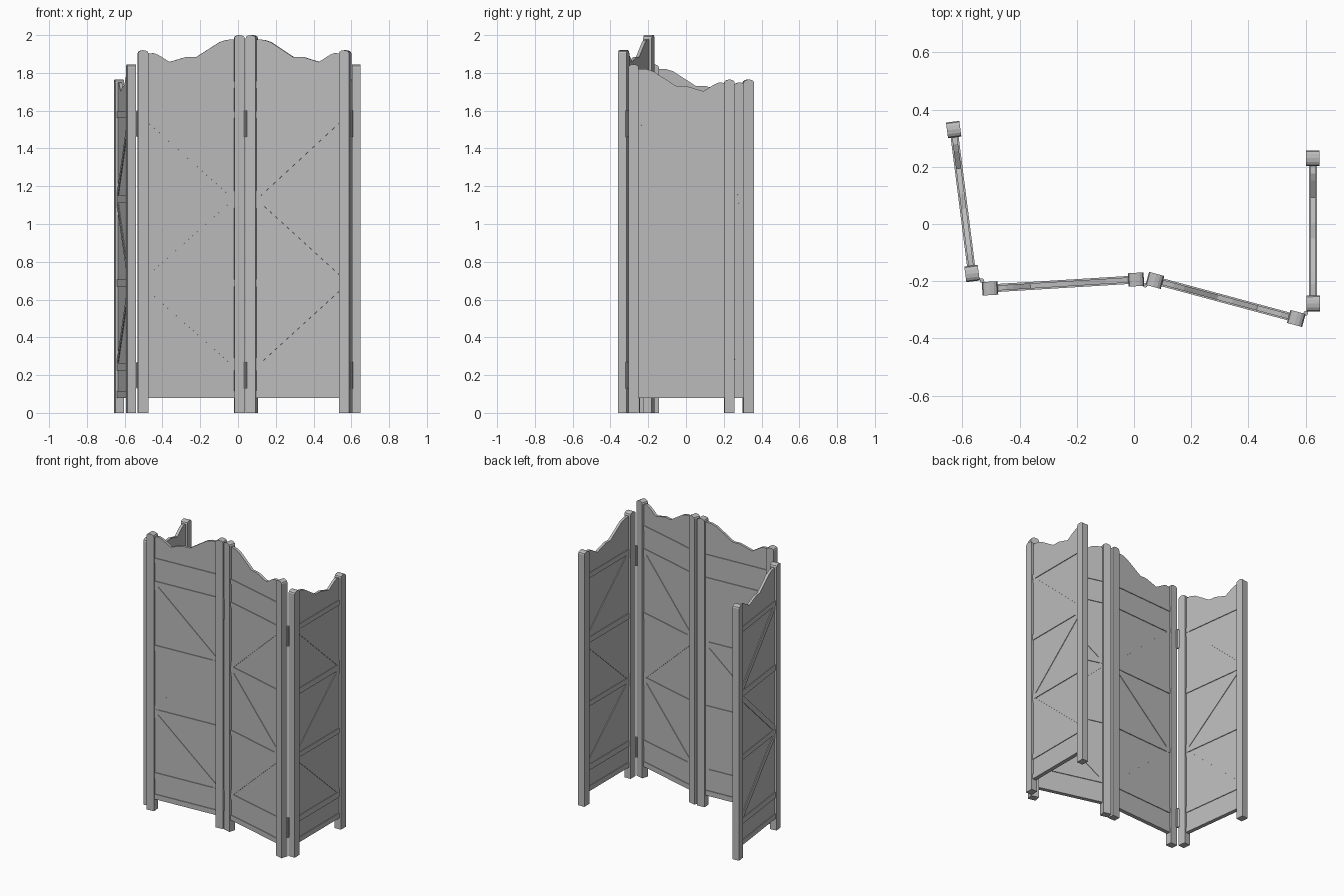
import bpy
import bmesh
import math
from mathutils import Matrix, Vector

cube = bpy.data.objects.get("Cube")
if cube:
    bpy.data.objects.remove(cube, do_unlink=True)

grey = bpy.data.materials.new("plain grey")
grey.use_nodes = True
colour = (0.5, 0.5, 0.5, 1)
grey.diffuse_color = colour
grey.node_tree.nodes["Principled BSDF"].inputs["Base Color"].default_value = colour

POST_W, POST_T = 0.055, 0.047
BOARD_T, RAIL_T, BRACE_T = 0.018, 0.028, 0.026
BOTTOM = 0.08


def add_object(name, bm, matrix):
    bmesh.ops.recalc_face_normals(bm, faces=bm.faces)
    mesh = bpy.data.meshes.new(name)
    bm.to_mesh(mesh)
    bm.free()
    mesh.materials.append(grey)
    obj = bpy.data.objects.new(name, mesh)
    obj.matrix_world = matrix
    bpy.context.collection.objects.link(obj)
    return obj


def prism(name, outline, thickness, matrix):
    """Extrude an outline in the panel plane (x, z) evenly to both sides."""
    bm = bmesh.new()
    face = bm.faces.new([bm.verts.new((x, -thickness / 2, z)) for x, z in outline])
    extruded = bmesh.ops.extrude_face_region(bm, geom=[face])["geom"]
    verts = [v for v in extruded if isinstance(v, bmesh.types.BMVert)]
    bmesh.ops.translate(bm, verts=verts, vec=(0, thickness, 0))
    return add_object(name, bm, matrix)


def rect(x0, x1, z0, z1):
    return [(x0, z0), (x1, z0), (x1, z1), (x0, z1)]


def frame_between(start, end):
    """Matrix with its x axis running from start to end on the floor."""
    d = Vector(end) - Vector(start)
    turn = Matrix.Rotation(math.atan2(d.y, d.x), 4, "Z")
    return Matrix.Translation((*start, 0)) @ turn, d.length


def post(name, x, height, matrix):
    # Straight post with a shallow arched top
    half, rise, steps = POST_W / 2, 0.016, 6
    arch = [(x + half * math.cos(math.pi * i / steps),
             height - rise + rise * math.sin(math.pi * i / steps))
            for i in range(steps + 1)]
    prism(name, [(x - half, 0), (x + half, 0)] + arch, POST_T, matrix)


# Wavy top edge, from the tall post to the short one
WAVE = [(0.02, 1.977), (0.068, 1.975), (0.105, 1.963), (0.227, 1.885),
        (0.28, 1.885), (0.37, 1.858), (0.43, 1.895), (0.455, 1.905), (0.49, 1.9)]
RAILS = [(BOTTOM, 0.115), (0.225, 0.265), (0.67, 0.705), (1.11, 1.15), (1.56, 1.595)]


def panel(side, tall, short, drop, rails, start_tall):
    matrix, length = frame_between(tall, short)
    post(side + "_tall_post", 0, 2.0 - drop, matrix)
    post(side + "_short_post", length, 1.92 - drop, matrix)
    left, right = POST_W / 2, length - POST_W / 2

    # Thin board with the wavy top
    top = [(x, z - drop) for x, z in reversed(WAVE)]
    foot = [(WAVE[0][0], BOTTOM + 0.005), (WAVE[-1][0], BOTTOM + 0.005)]
    prism(side + "_board", foot + top, BOARD_T, matrix)

    # Cross rails
    for i, (z0, z1) in enumerate(rails):
        prism(f"{side}_rail_{i + 1}", rect(left - 0.01, right + 0.01, z0, z1), RAIL_T, matrix)

    # Zigzag braces, cut to fit the corners between rails and posts
    w = 0.025
    for i in range(3):
        low, high = RAILS[i + 1][1], RAILS[i + 2][0]
        high_on_left = (i % 2 == 0) == start_tall
        xa, xb = (left, right) if high_on_left else (right, left)
        s = w if high_on_left else -w
        outline = [(xa, high), (xa + s, high), (xb, low + w),
                   (xb, low), (xb - s, low), (xa, high - w)]
        prism(f"{side}_brace_{i + 1}", outline, BRACE_T, matrix)


TOP_RAIL = [(1.72, 1.755)]
panel("outer_right", (-0.566, -0.173), (-0.63, 0.33), 0.155, RAILS, True)
panel("inner_right", (0.007, -0.194), (-0.503, -0.225), 0, RAILS + TOP_RAIL, False)
panel("inner_left", (0.073, -0.197), (0.567, -0.33), 0, RAILS + TOP_RAIL, False)
panel("outer_left", (0.626, -0.278), (0.625, 0.23), 0.155, RAILS, True)

# Hinges: a knuckle with a leaf running to each neighbouring post
HINGES = [("right", (-0.531, -0.198), (-0.566, -0.173), (-0.503, -0.225)),
          ("middle", (0.039, -0.214), (0.007, -0.194), (0.073, -0.197)),
          ("left", (0.6, -0.312), (0.567, -0.33), (0.626, -0.278))]
for side, pin, post_a, post_b in HINGES:
    for level, z in (("lower", 0.2), ("upper", 1.53)):
        name = f"{side}_{level}_hinge"
        bm = bmesh.new()
        bmesh.ops.create_cone(bm, cap_ends=True, segments=10, radius1=0.008,
                              radius2=0.008, depth=0.14)
        add_object(name + "_knuckle", bm, Matrix.Translation((*pin, z)))
        for label, end in (("a", post_a), ("b", post_b)):
            matrix, length = frame_between(pin, end)
            prism(f"{name}_leaf_{label}", rect(0, length, z - 0.065, z + 0.065), 0.006, matrix)
